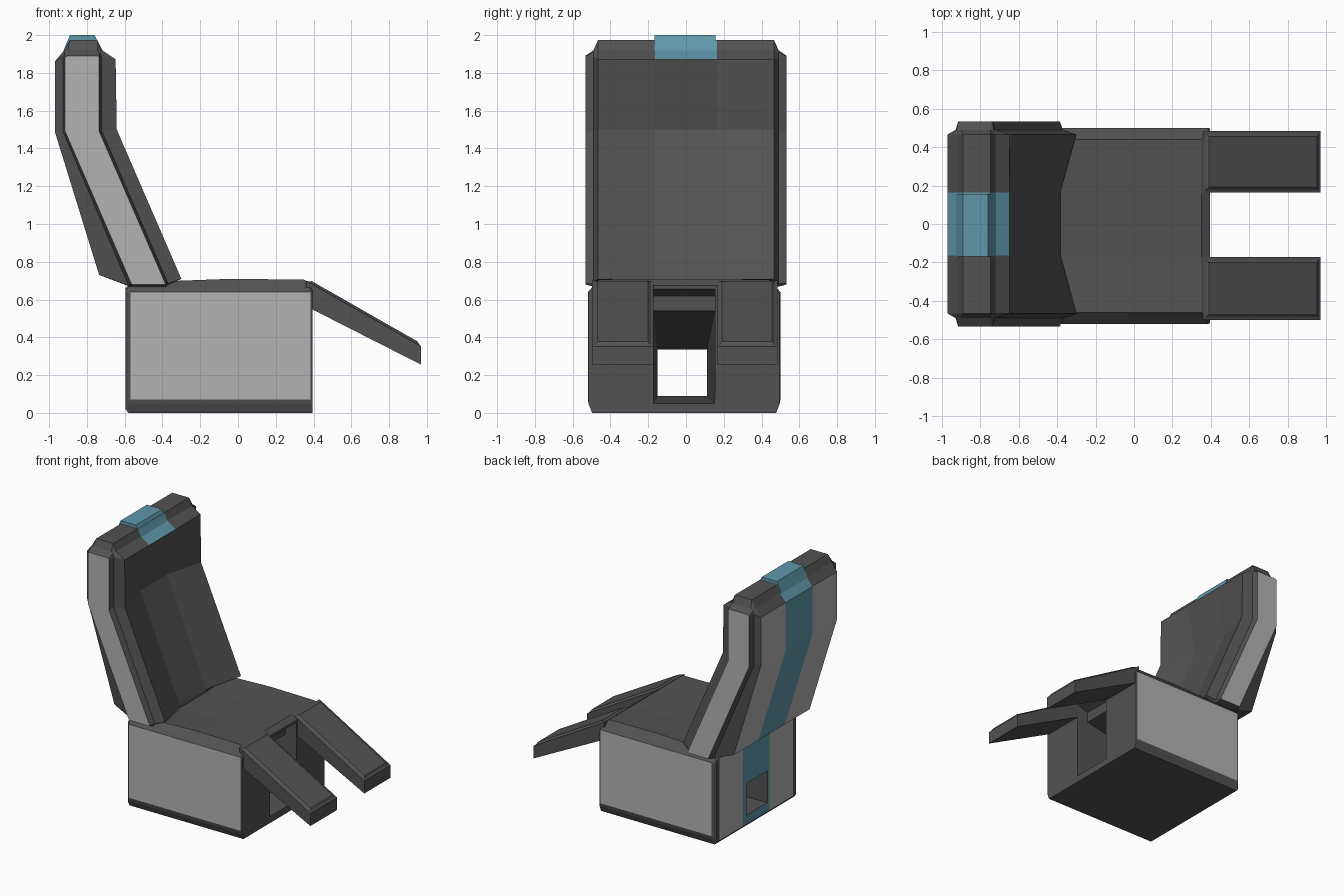
import bpy, bmesh

if "Cube" in bpy.data.objects:
    bpy.data.objects.remove(bpy.data.objects["Cube"])


def material(name, rgb):
    m = bpy.data.materials.new(name)
    m.diffuse_color = (*rgb, 1)
    m.use_nodes = True
    m.node_tree.nodes["Principled BSDF"].inputs["Base Color"].default_value = m.diffuse_color
    return m


MATS = [material("charcoal", (0.085, 0.085, 0.085)),
        material("light_grey", (0.45, 0.45, 0.45)),
        material("teal", (0.115, 0.31, 0.4))]


def finish(name, bm):
    bmesh.ops.recalc_face_normals(bm, faces=bm.faces)
    me = bpy.data.meshes.new(name)
    bm.to_mesh(me)
    bm.free()
    for m in MATS:
        me.materials.append(m)
    ob = bpy.data.objects.new(name, me)
    bpy.context.collection.objects.link(ob)
    return ob


def loft(rings, cap=0, paint=None):
    """Bridge equal-length rings of points; paint(i, j) picks a material index."""
    bm = bmesh.new()
    vs = [[bm.verts.new(p) for p in r] for r in rings]
    n = len(vs[0])
    for i in range(len(vs) - 1):
        for j in range(n):
            k = (j + 1) % n
            f = bm.faces.new((vs[i][j], vs[i][k], vs[i + 1][k], vs[i + 1][j]))
            f.material_index = paint(i, j) if paint else 0
    for r in (vs[0], vs[-1]):
        bm.faces.new(r).material_index = cap
    return bm


def at(y, pts):
    return [(x, y, z) for x, z in pts]


def mirrored(cy, sections):
    """Rings for (half_width, profile) sections, outside in, then back out."""
    return ([at(cy - w, p) for w, p in sections]
            + [at(cy + w, p) for w, p in reversed(sections)])


# base: side panels, frame, dished seat top
panel = [(-0.57, 0.07), (0.385, 0.07), (0.385, 0.615), (0.385, 0.64),
         (-0.03, 0.64), (-0.57, 0.64), (-0.57, 0.62), (-0.57, 0.09)]
lip = [(-0.58, 0.045), (0.395, 0.045), (0.395, 0.63), (0.385, 0.645),
       (-0.03, 0.645), (-0.57, 0.645), (-0.58, 0.635), (-0.58, 0.05)]
frame = [(-0.58, 0), (0.395, 0), (0.395, 0.65), (0.385, 0.665),
         (-0.03, 0.665), (-0.58, 0.665), (-0.595, 0.65), (-0.595, 0.02)]
body = [(-0.58, 0), (0.395, 0), (0.395, 0.675), (0.35, 0.705),
        (-0.03, 0.71), (-0.57, 0.69), (-0.595, 0.66), (-0.595, 0.02)]
dish = body[:4] + [(-0.03, 0.69), (-0.57, 0.68)] + body[6:]
base = finish("seat_base", loft(
    mirrored(-0.01, [(0.51, panel), (0.505, lip), (0.487, frame), (0.45, body), (0.163, dish)]),
    1, lambda i, j: (2 if i == 4 else 1) if j == 6 and 3 <= i <= 5 else 0))

# tapering tunnel through the base
prof = [(0.42, 0.05), (0.42, 0.665), (0.30, 0.62), (0.30, 0.54), (-0.62, 0.33), (-0.62, 0.09)]
lo = [(x, -0.172 if x > 0 else -0.15, z) for x, z in prof]
hi = [(x, 0.153 if x > 0 else 0.11, z) for x, z in prof]
cutter = finish("tunnel_cutter", loft([lo, hi]))
cutter.hide_render = True
mod = base.modifiers.new("tunnel", "BOOLEAN")
mod.operation, mod.solver, mod.object = "DIFFERENCE", "EXACT", cutter
bpy.context.view_layer.objects.active = base
bpy.ops.object.modifier_apply(modifier=mod.name)
bpy.data.objects.remove(cutter)

# backrest: reclined profile, hollow in the middle, side panels
b_panel = [(-0.915, 1.49), (-0.915, 1.87), (-0.915, 1.885), (-0.9, 1.89), (-0.745, 1.89),
           (-0.735, 1.885), (-0.735, 1.87), (-0.735, 1.49), (-0.385, 0.685),
           (-0.39, 0.68), (-0.56, 0.68), (-0.565, 0.685)]
b_lip = [(-0.927, 1.49), (-0.927, 1.885), (-0.92, 1.91), (-0.9, 1.92), (-0.745, 1.92),
         (-0.73, 1.91), (-0.722, 1.885), (-0.722, 1.495), (-0.37, 0.685),
         (-0.38, 0.668), (-0.57, 0.668), (-0.58, 0.675)]
b_rim = [(-0.97, 1.49), (-0.97, 1.86), (-0.92, 1.92), (-0.89, 1.975), (-0.745, 1.975),
         (-0.72, 1.92), (-0.648, 1.872), (-0.642, 1.5), (-0.30, 0.71),
         (-0.38, 0.672), (-0.57, 0.67), (-0.735, 0.73)]
b_mid = b_rim[:7] + [(-0.725, 1.5), (-0.385, 0.70)] + b_rim[9:]


def back_paint(i, j):
    if i == 3 and (j <= 5 or j >= 10):
        return 2
    return 1 if 2 <= i <= 4 and j in (0, 11) else 0


finish("backrest", loft(
    mirrored(0, [(0.533, b_panel), (0.49, b_lip), (0.465, b_rim), (0.163, b_mid)]),
    1, back_paint))

# raised trim on the top of the backrest
cap = [(-0.925, 1.915), (-0.89, 2.0), (-0.76, 2.0), (-0.715, 1.915)]
finish("top_trim", loft([at(-0.168, cap), at(0.156, cap)], 2, lambda i, j: 2))

# two leg rests with an inset pad on top
leg = [(0.36, 0.70), (0.97, 0.352), (0.97, 0.255), (0.36, 0.565)]
for side, y0, y1 in (("right", -0.498, -0.172), ("left", 0.163, 0.484)):
    bm = loft([at(y0, leg), at(y1, leg)])
    bm.normal_update()
    bmesh.ops.recalc_face_normals(bm, faces=bm.faces)
    top = max(bm.faces, key=lambda f: f.calc_center_median().z)
    top = max((f for f in bm.faces), key=lambda f: f.normal.z)
    bmesh.ops.inset_region(bm, faces=[top], thickness=0.02, depth=0.003)
    bmesh.ops.inset_region(bm, faces=[top], thickness=0.02, depth=0.01)
    finish(side + "_leg_rest", bm)
